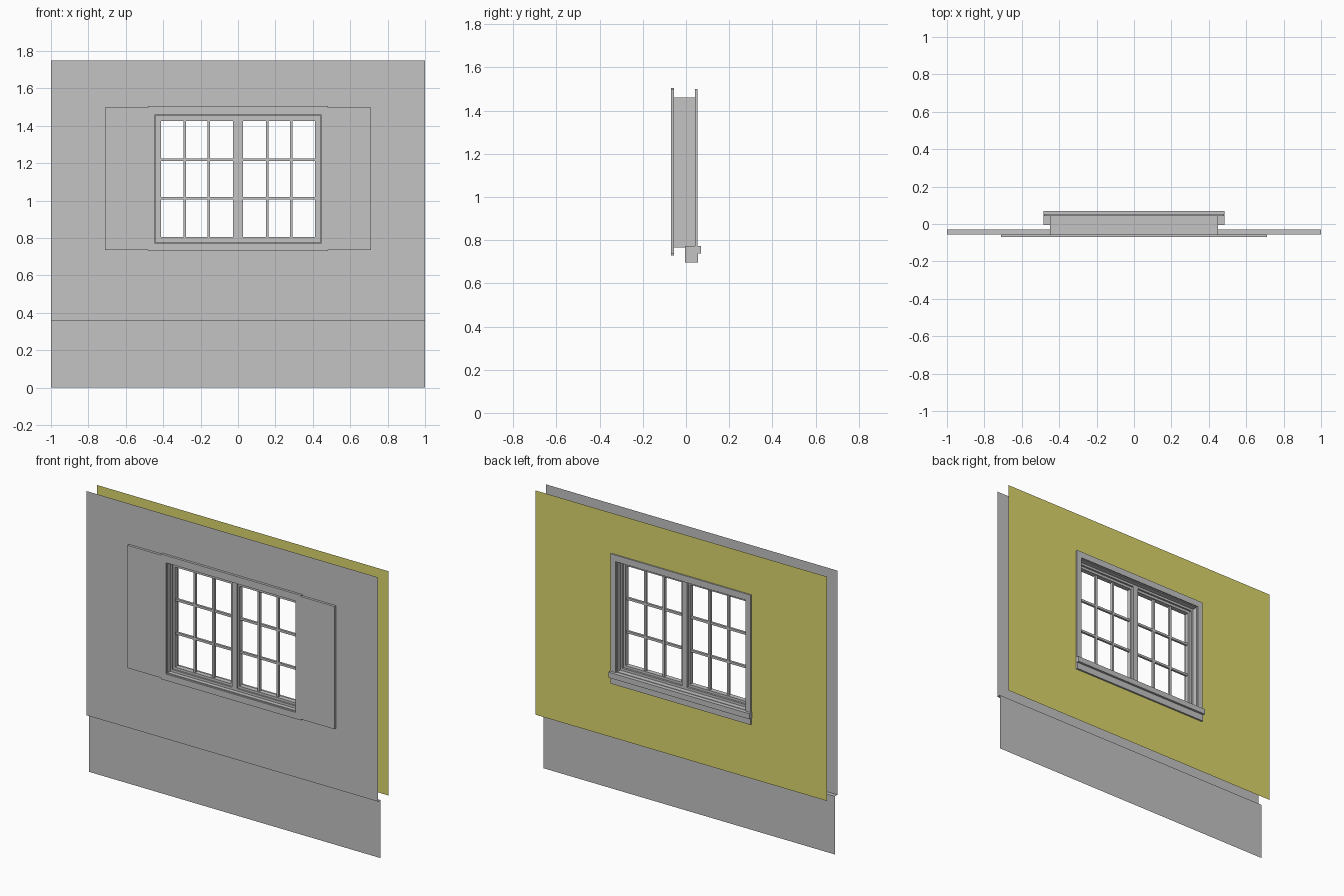
import bpy
import bmesh

cube = bpy.data.objects.get("Cube")
if cube:
    bpy.data.objects.remove(cube, do_unlink=True)


def material(name, rgb):
    m = bpy.data.materials.new(name)
    m.use_nodes = True
    m.diffuse_color = (*rgb, 1)
    m.node_tree.nodes["Principled BSDF"].inputs["Base Color"].default_value = (*rgb, 1)
    return m


grey = material("light_grey", (0.55, 0.55, 0.55))
yellow = material("interior_yellow", (0.72, 0.67, 0.15))


def finish(name, bm, mat):
    mesh = bpy.data.meshes.new(name)
    bm.to_mesh(mesh)
    bm.free()
    mesh.materials.append(mat)
    obj = bpy.data.objects.new(name, mesh)
    bpy.context.collection.objects.link(obj)
    return obj


def box(name, x0, x1, y0, y1, z0, z1, mat=grey):
    bm = bmesh.new()
    bmesh.ops.create_cube(bm, size=1)
    for v in bm.verts:
        v.co.x = x0 if v.co.x < 0 else x1
        v.co.y = y0 if v.co.y < 0 else y1
        v.co.z = z0 if v.co.z < 0 else z1
    return finish(name, bm, mat)


def sheet(name, corners, mat=grey):
    bm = bmesh.new()
    bm.faces.new([bm.verts.new(c) for c in corners])
    return finish(name, bm, mat)


def frame(name, outer, inner, y0, y1=None, mat=grey, face_back=False):
    """Rectangular ring (x0, x1, z0, z1), a thin sheet unless y1 is given."""
    bm = bmesh.new()
    loops = []
    for x0, x1, z0, z1 in (outer, inner):
        loops.append([bm.verts.new((x, y0, z))
                      for x, z in ((x0, z0), (x1, z0), (x1, z1), (x0, z1))])
    a, b = loops
    for i in range(4):
        j = (i + 1) % 4
        bm.faces.new((a[i], a[j], b[j], b[i]))
    if y1 is not None:
        res = bmesh.ops.extrude_face_region(bm, geom=bm.faces[:], use_keep_orig=True)
        for v in res["geom"]:
            if isinstance(v, bmesh.types.BMVert):
                v.co.y = y1
        bmesh.ops.recalc_face_normals(bm, faces=bm.faces[:])
    elif face_back:
        bmesh.ops.reverse_faces(bm, faces=bm.faces[:])
    return finish(name, bm, mat)


OPENING = (-0.445, 0.445, 0.77, 1.46)
WALL = (-1, 1, 0.36, 1.75)
FRONT, BASE, BACK = -0.055, -0.03, 0.045

# Walls, ledge and foundation: thin sheets
frame("exterior_wall", WALL, OPENING, FRONT)
frame("interior_wall", WALL, OPENING, BACK, mat=yellow, face_back=True)
sheet("foundation", [(-1, BASE, 0), (1, BASE, 0), (1, BASE, 0.36), (-1, BASE, 0.36)])
sheet("foundation_ledge", [(-1, BASE, 0.36), (1, BASE, 0.36),
                           (1, FRONT, 0.36), (-1, FRONT, 0.36)])

# Exterior casing and flat side panels
frame("exterior_casing", (-0.48, 0.48, 0.73, 1.505), OPENING, -0.07, FRONT)
for side, s in (("left", 1), ("right", -1)):
    xs = sorted((s * 0.48, s * 0.71))
    box(side + "_side_panel", *xs, -0.07, FRONT, 0.737, 1.498)

# Jamb lining the opening, and the stop in the middle of it
frame("jamb", (-0.45, 0.45, 0.765, 1.462), (-0.44, 0.44, 0.775, 1.455), -0.06, BACK)
frame("window_stop", (-0.442, 0.442, 0.773, 1.457), (-0.428, 0.428, 0.79, 1.441),
      -0.035, 0.015)

# Interior casing, stool and apron
frame("interior_casing", (-0.48, 0.48, 0.74, 1.5), OPENING, 0.042, 0.053)
box("interior_stool", -0.483, 0.483, -0.005, 0.07, 0.738, 0.772)
box("interior_apron", -0.48, 0.48, -0.005, 0.056, 0.697, 0.738)

# Centre post and two sashes with glazing bars
box("centre_post", -0.018, 0.018, -0.035, 0.015, 0.785, 1.446)
Z0, Z1 = 0.805, 1.425
for side, s in (("left", 1), ("right", -1)):
    xa, xb = sorted((s * 0.028, s * 0.412))
    frame(side + "_sash", (xa - 0.017, xb + 0.017, Z0 - 0.017, Z1 + 0.017),
          (xa, xb, Z0, Z1), -0.027, 0.003)
    for i in (1, 2):
        x = xa + (xb - xa) * i / 3
        z = Z0 + (Z1 - Z0) * i / 3
        box(f"{side}_upright_bar_{i}", x - 0.007, x + 0.007, -0.02, -0.004, Z0, Z1)
        box(f"{side}_cross_bar_{i}", xa, xb, -0.019, -0.005, z - 0.007, z + 0.007)
